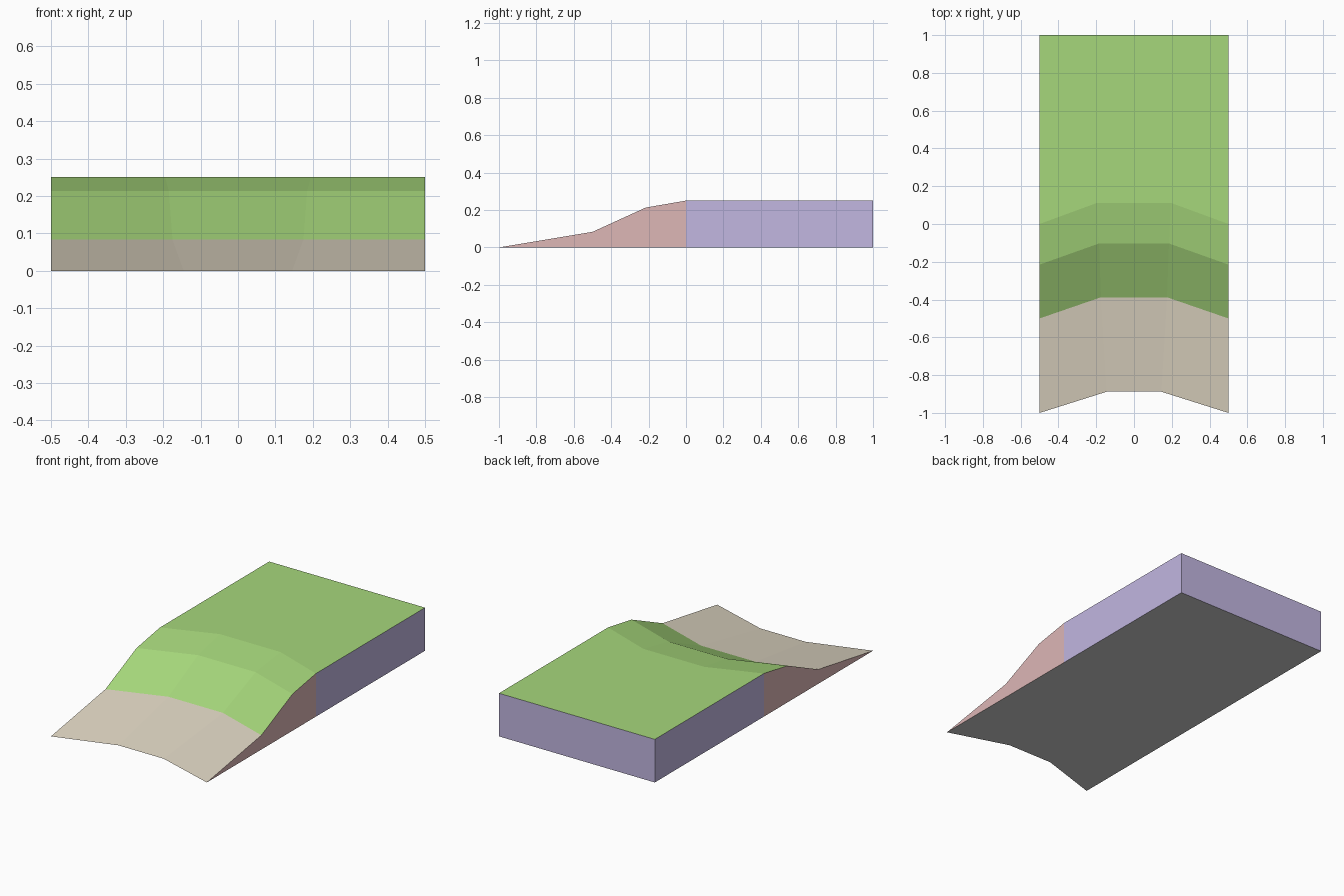
import bpy
import bmesh

if "Cube" in bpy.data.objects:
    bpy.data.objects.remove(bpy.data.objects["Cube"], do_unlink=True)


def make_material(name, rgb):
    """Flat material from display values 0-255, converted to linear."""
    col = [((c / 255 + 0.055) / 1.055) ** 2.4 for c in rgb] + [1.0]
    mat = bpy.data.materials.new(name)
    mat.use_nodes = True
    mat.diffuse_color = col
    bsdf = mat.node_tree.nodes["Principled BSDF"]
    bsdf.inputs["Base Color"].default_value = col
    bsdf.inputs["Roughness"].default_value = 1.0
    return mat


grass = make_material("grass green", (166, 215, 123))
sand = make_material("sand beige", (222, 213, 194))
slope_side = make_material("slope side pink", (221, 183, 182))
block_side = make_material("block side lilac", (194, 183, 225))
underside = make_material("underside grey", (205, 205, 205))


def make_part(name, faces, mat):
    """Object from polygons given as point lists."""
    bm = bmesh.new()
    for pts in faces:
        bm.faces.new([bm.verts.new(p) for p in pts])
    bmesh.ops.remove_doubles(bm, verts=bm.verts, dist=0.0001)
    mesh = bpy.data.meshes.new(name)
    bm.to_mesh(mesh)
    bm.free()
    mesh.materials.append(mat)
    obj = bpy.data.objects.new(name, mesh)
    bpy.context.collection.objects.link(obj)
    return obj


W = 0.5        # half width
BAY = 0.112    # how far the middle of the bay is set back


def bay_row(y, z, inner):
    """One contour across the tile, bowed inward in the middle."""
    return [(-W, y, z), (-inner, y + BAY, z), (inner, y + BAY, z), (W, y, z)]


def strip(a, b):
    """Quads between two contours, facing up when b lies behind a."""
    return [(a[i], a[i + 1], b[i + 1], b[i]) for i in range(len(a) - 1)]


# Contours from the water line up to the plateau
shore = bay_row(-1.0, 0.0, 0.145)
beach_top = bay_row(-0.5, 0.083, 0.175)
bank_top = bay_row(-0.215, 0.213, 0.185)
crest = bay_row(0.0, 0.25, 0.195)
back = [(x, 1.0, z) for x, _, z in crest]
back_base = [(x, 1.0, 0.0) for x, _, _ in crest]

# Top surfaces
make_part("sand_beach", strip(shore, beach_top), sand)
make_part("grass_bank", strip(beach_top, bank_top) + strip(bank_top, crest), grass)
make_part("grass_plateau", strip(crest, back), grass)


def ground(p):
    return (p[0], p[1], 0.0)


def wall(a, b):
    return (ground(a), ground(b), b, a)


# Side walls, with the sloped part and the block part separate
for side, col in (("right", 0), ("left", -1)):
    s, b, t, c, k = (r[col] for r in (shore, beach_top, bank_top, crest, back))
    slope = [(s, ground(b), b), wall(b, t), wall(t, c)]
    block = [wall(c, k)]
    if col == 0:
        slope = [f[::-1] for f in slope]
        block = [f[::-1] for f in block]
    make_part(side + "_slope_wall", slope, slope_side)
    make_part(side + "_block_wall", block, block_side)

# Back wall and underside
make_part("back_wall", strip(back, back_base), block_side)
make_part("base_underside", [f[::-1] for f in strip(shore, back_base)], underside)
